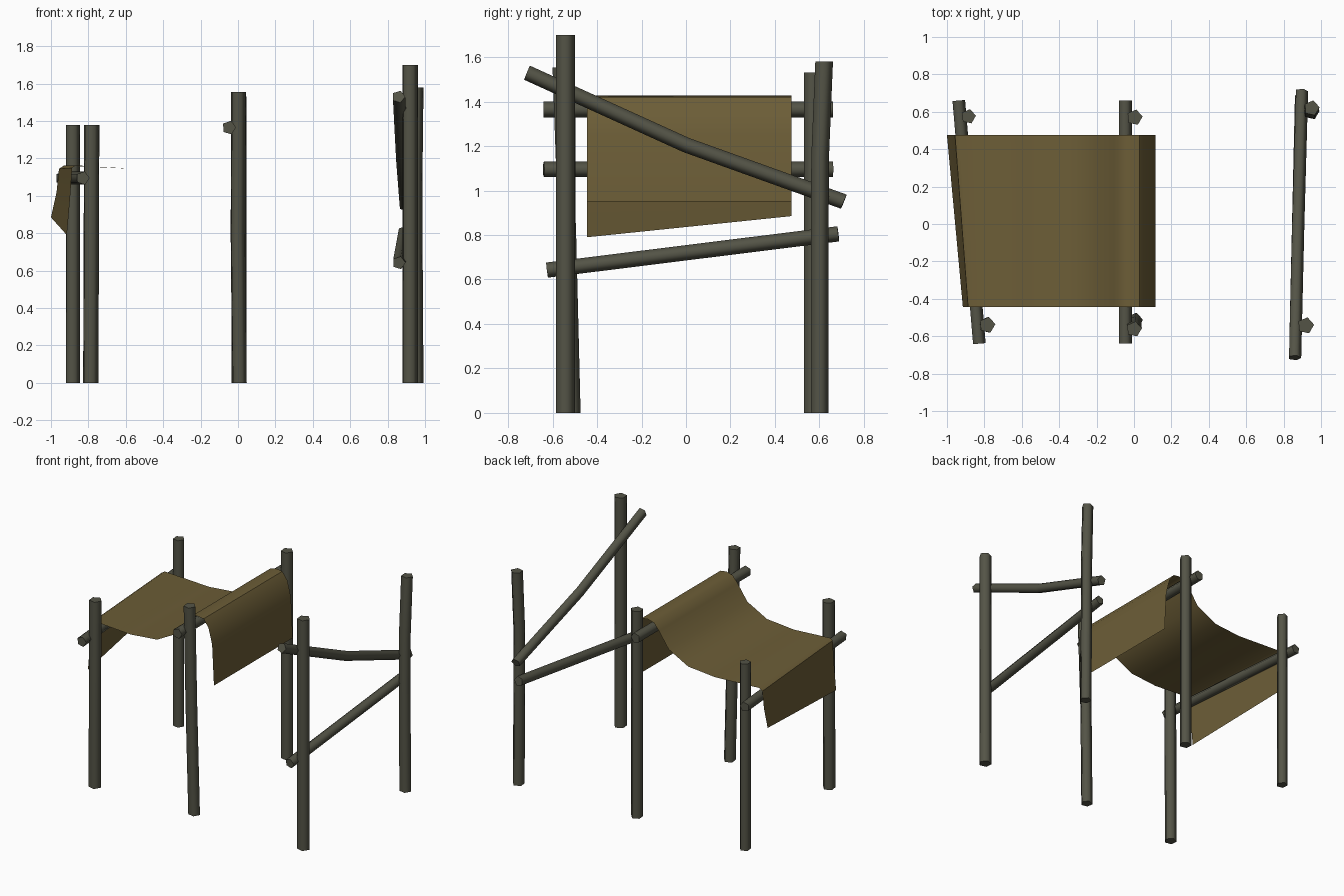
import bpy, math
from mathutils import Vector

if "Cube" in bpy.data.objects:
    bpy.data.objects.remove(bpy.data.objects["Cube"])


def material(name, rgb):
    m = bpy.data.materials.new(name)
    m.diffuse_color = (*rgb, 1)
    m.use_nodes = True
    m.node_tree.nodes["Principled BSDF"].inputs["Base Color"].default_value = m.diffuse_color
    return m


WOOD = material("weathered wood", (0.088, 0.088, 0.062))
HIDE = material("tanned hide", (0.15, 0.11, 0.038))


def make(name, verts, faces, mat, angle):
    me = bpy.data.meshes.new(name)
    me.from_pydata(verts, [], faces)
    me.materials.append(mat)
    ob = bpy.data.objects.new(name, me)
    bpy.context.collection.objects.link(ob)
    bpy.ops.object.select_all(action='DESELECT')
    ob.select_set(True)
    bpy.context.view_layer.objects.active = ob
    bpy.ops.object.shade_smooth_by_angle(angle=math.radians(angle))
    return ob


def pole(name, path, r, up):
    """Five-sided pole along a path; 'up' sets where a corner points."""
    pts = [Vector(p) for p in path]
    d = (pts[-1] - pts[0]).normalized()
    u = (Vector(up) - d * d.dot(Vector(up))).normalized()
    w = d.cross(u)
    n = 5
    verts = [p + r * (u * math.cos(2 * math.pi * i / n) + w * math.sin(2 * math.pi * i / n))
             for p in pts for i in range(n)]
    if "post" in name:                      # keep feet flat on the ground
        for v in verts[:n]:
            v.z = 0
    faces = [tuple(reversed(range(n))), tuple(range(len(verts) - n, len(verts)))]
    for k in range(len(pts) - 1):
        for i in range(n):
            j = (i + 1) % n
            faces.append((k * n + i, k * n + j, k * n + n + j, k * n + n + i))
    return make(name, verts, faces, WOOD, 80)


# upright posts
X = (1, 0.1, 0)
pole("front_left_post", [(-0.79, -0.54, 0), (-0.785, -0.54, 1.38)], 0.044, X)
pole("back_left_post", [(-0.885, 0.575, 0), (-0.885, 0.575, 1.38)], 0.04, X)
pole("front_middle_post", [(0.005, -0.515, 0), (-0.003, -0.535, 0.8), (0, -0.562, 1.555)], 0.042, X)
pole("back_middle_post", [(0.003, 0.57, 0), (0.003, 0.57, 1.53)], 0.043, X)
pole("front_right_post", [(0.918, -0.543, 0), (0.918, -0.543, 1.70)], 0.045, X)
pole("back_right_post", [(0.95, 0.60, 0), (0.945, 0.60, 0.75), (0.945, 0.602, 1.15), (0.95, 0.62, 1.58)],
     0.042, X)

# cross bars
Z = (0.3, 0, 1)
pole("left_bar", [(-0.83, -0.64, 1.095), (-0.94, 0.66, 1.095)], 0.037, Z)
pole("middle_bar", [(-0.048, -0.64, 1.365), (-0.048, 0.66, 1.365)], 0.038, Z)
pole("right_upper_bar", [(0.858, -0.715, 1.53), (0.875, 0, 1.205), (0.895, 0.71, 0.95)], 0.036, Z)
pole("right_lower_bar", [(0.86, -0.625, 0.642), (0.89, 0.685, 0.805)], 0.036, Z)

# draped hide: profile of (front x, front z, back x, back z)
profile = [
    (-0.915, 0.79, -1.0, 0.885), (-0.897, 1.0, -0.97, 1.02),
    (-0.887, 1.15, -0.957, 1.145), (-0.865, 1.163, -0.93, 1.162),
    (-0.57, 1.145, -0.57, 1.145), (-0.35, 1.165, -0.35, 1.165),
    (-0.19, 1.25, -0.19, 1.25), (-0.11, 1.365, -0.11, 1.365), (-0.07, 1.413, -0.07, 1.413),
    (-0.02, 1.427, -0.02, 1.427), (0.03, 1.42, 0.03, 1.42), (0.07, 1.365, 0.07, 1.365),
    (0.1, 1.25, 0.1, 1.25), (0.115, 0.95, 0.115, 0.95),
]
verts, faces = [], []
for fx, fz, bx, bz in profile:
    verts += [(fx, -0.445, fz), (bx, 0.475, bz)]
for k in range(len(profile) - 1):
    faces.append((2 * k, 2 * k + 2, 2 * k + 3, 2 * k + 1))
make("draped_hide", verts, faces, HIDE, 45)
